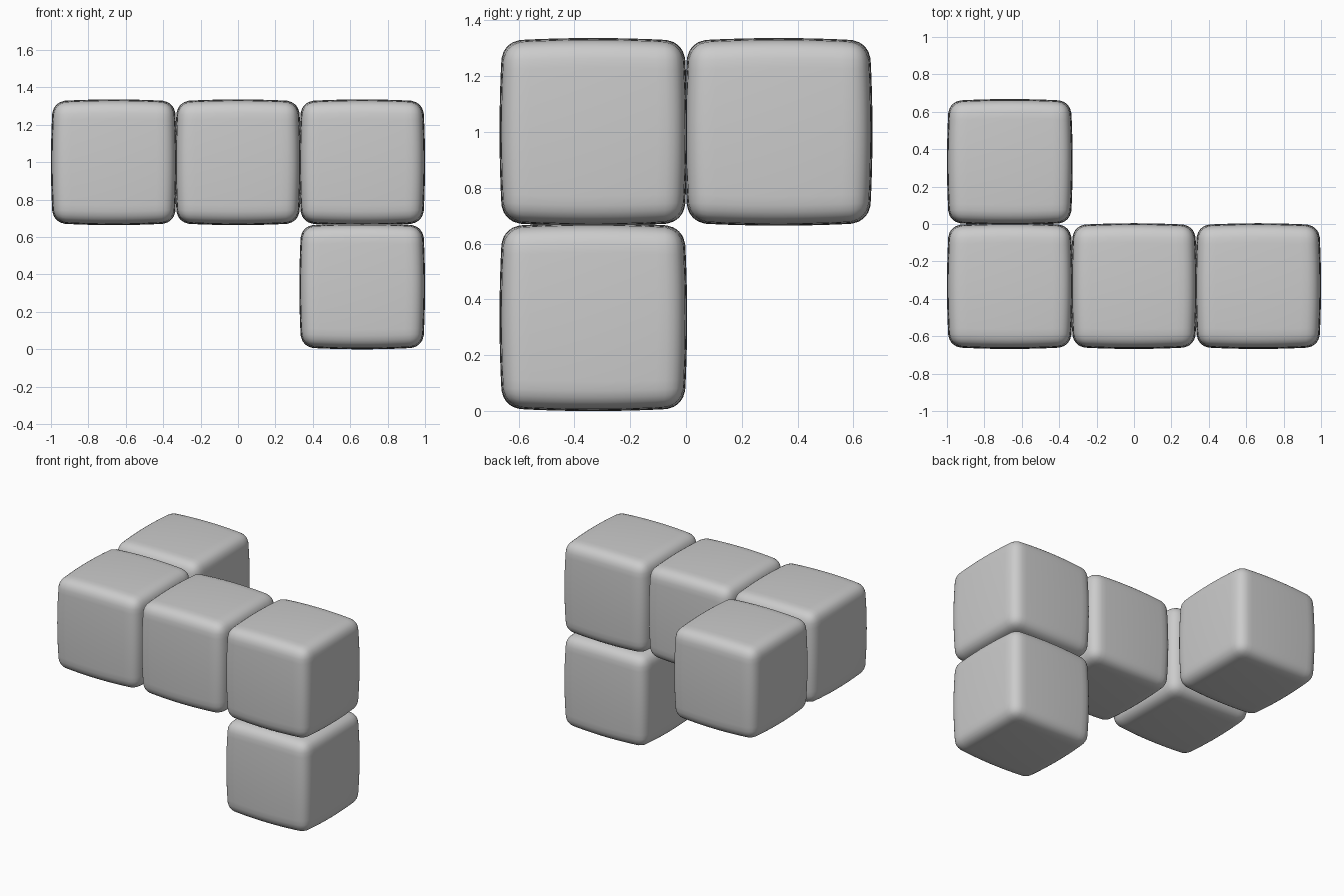
import bpy, bmesh, math
from mathutils import Vector

if "Cube" in bpy.data.objects:
    bpy.data.objects.remove(bpy.data.objects["Cube"])

H, R, K = 0.315, 0.065, 0.067   # corner half size, edge radius, face bulge
STEP = 0.664                    # spacing of the cubes


def pillow_cube(name, centre):
    """Rounded cube with gently bulging faces."""
    bm = bmesh.new()
    bmesh.ops.create_cube(bm, size=2)
    bmesh.ops.subdivide_edges(bm, edges=bm.edges[:], cuts=19, use_grid_fill=True)
    inner = H - R
    for v in bm.verts:
        # crowd the grid towards the edges, then round them
        p = Vector([H * math.sin(max(-1, min(1, c)) * math.pi / 2) for c in v.co])
        q = Vector([max(-inner, min(inner, c)) for c in p])
        p = q + (p - q).normalized() * R
        # bulge each axis most at the middle of its face
        x, y, z = [(c / H) ** 2 / 2 for c in p]
        v.co = (p.x * (1 + K * (1 - y - z)),
                p.y * (1 + K * (1 - x - z)),
                p.z * (1 + K * (1 - x - y)))
    for f in bm.faces:
        f.smooth = True
    me = bpy.data.meshes.new(name)
    bm.to_mesh(me)
    bm.free()
    ob = bpy.data.objects.new(name, me)
    ob.location = centre
    bpy.context.collection.objects.link(ob)


# Row of three, one behind the left end, one below the right end
cells = {
    "left_cube": (-1, -0.5, 1),
    "middle_cube": (0, -0.5, 1),
    "right_cube": (1, -0.5, 1),
    "back_cube": (-1, 0.5, 1),
    "lower_cube": (1, -0.5, 0),
}
for name, (i, j, k) in cells.items():
    pillow_cube(name, (i * STEP, j * STEP, k * STEP + H * (1 + K)))
